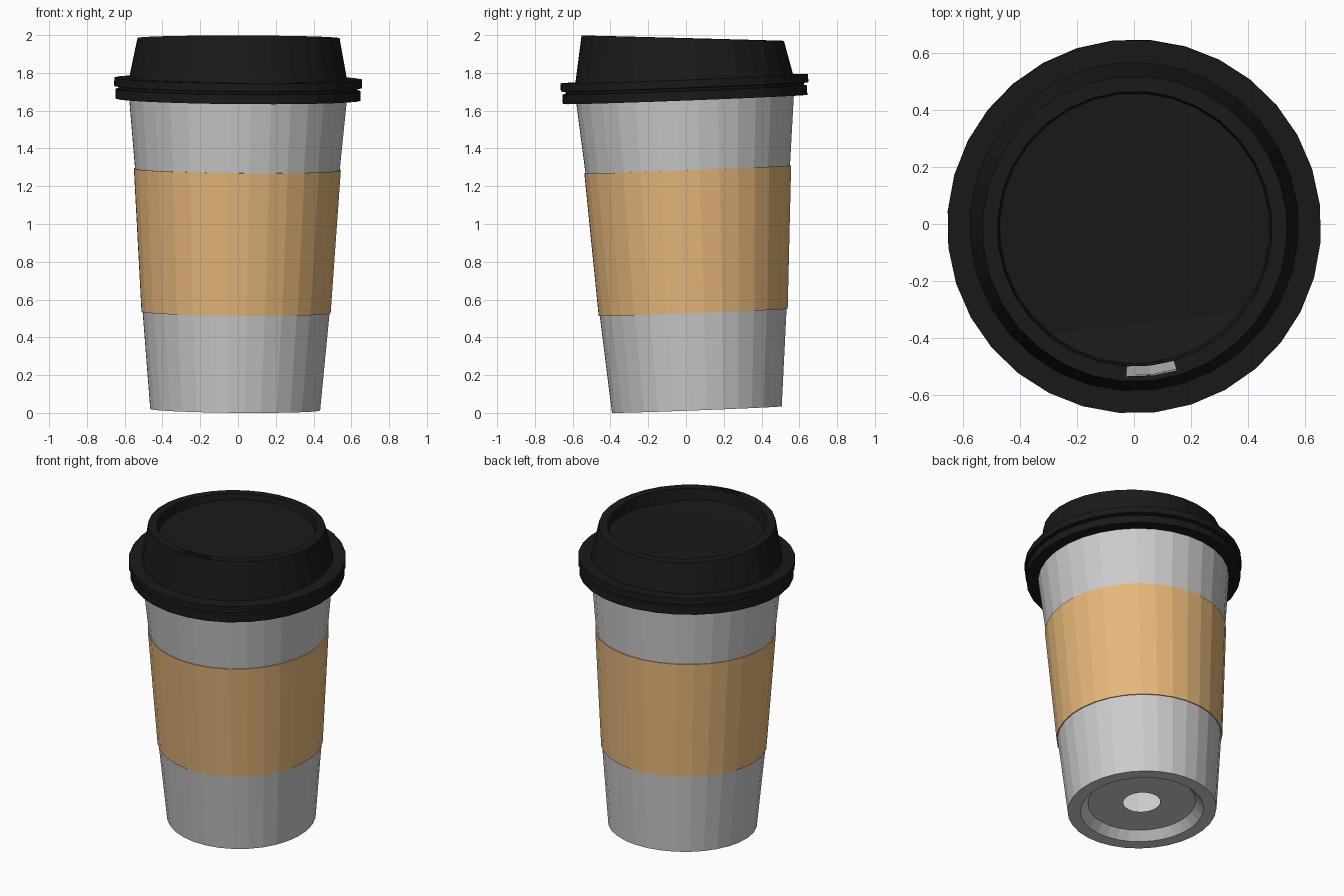
import bpy, bmesh, math
from mathutils import Matrix

if "Cube" in bpy.data.objects:
    bpy.data.objects.remove(bpy.data.objects["Cube"])

SIDES = 32
# The whole cup leans slightly and is turned a little about its own axis
POSE = (Matrix.Translation((-0.015, 0.0575, 0.0175))
        @ Matrix.Rotation(0.009, 4, 'Y')
        @ Matrix.Rotation(0.038, 4, 'X')
        @ Matrix.Rotation(math.radians(6.6), 4, 'Z'))


def material(name, color):
    m = bpy.data.materials.new(name)
    m.diffuse_color = (*color, 1)
    m.use_nodes = True
    m.node_tree.nodes["Principled BSDF"].inputs["Base Color"].default_value = m.diffuse_color
    return m


def lathe(bm, profile):
    """Join rings of (radius, height) into a surface; return the rings."""
    rings = []
    for r, z in profile:
        ring = []
        for k in range(SIDES):
            a = math.tau * k / SIDES
            ring.append(bm.verts.new((1.003 * r * math.cos(a), 1.003 * r * math.sin(a), z)))
        rings.append(ring)
    for lo, hi in zip(rings, rings[1:]):
        for k in range(SIDES):
            n = (k + 1) % SIDES
            bm.faces.new((lo[k], lo[n], hi[n], hi[k]))
    return rings


def finish(bm, name, mat=None):
    bm.transform(POSE)
    bm.normal_update()
    me = bpy.data.meshes.new(name)
    bm.to_mesh(me)
    bm.free()
    ob = bpy.data.objects.new(name, me)
    bpy.context.collection.objects.link(ob)
    if mat:
        me.materials.append(mat)


# Paper cup: recessed base with a central opening, then the tapered wall
bm = bmesh.new()
lathe(bm, [(0.112, 0.053), (0.325, 0.053), (0.372, 0), (0.45, 0),
           (0.495, 0.515), (0.542, 1.273), (0.578, 1.66)])
finish(bm, "cup")

# Cardboard sleeve
bm = bmesh.new()
lathe(bm, [(0.494, 0.515), (0.501, 0.515), (0.548, 1.273), (0.541, 1.273)])
finish(bm, "sleeve", material("cardboard", (0.8, 0.48, 0.2)))

# Lid: grooved collar, tapered body, slanted lip and sunken top
bm = bmesh.new()
rings = lathe(bm, [(0.572, 1.643), (0.648, 1.643), (0.648, 1.693),
                   (0.632, 1.696), (0.632, 1.707), (0.656, 1.71),
                   (0.656, 1.753), (0.577, 1.753), (0.535, 1.968),
                   (0.517, 1.968), (0.482, 1.968), (0.474, 1.905)])
for ring in rings[8:11]:
    for v in ring:
        v.co.z -= 0.065 * v.co.y

# Sunken top: flat back panel and a raised front panel meeting at a crease
floor = rings[11]
bm.faces.new(floor[:21] + floor[28:])
bm.faces.new(floor[20:29])
for v in floor[21:28]:
    v.co.z += 0.2 * (-0.336 - v.co.y)

# Drinking slot in the front of the lip
outer, inner = rings[9], rings[10]
for ring in (outer, inner):
    for k, s in ((23, 1), (25, -1)):
        ring[k].co = Matrix.Rotation(s * math.radians(1.35), 3, 'Z') @ ring[k].co
slot = [f for f in bm.faces
        if all(v in outer[23:26] + inner[23:26] for v in f.verts)]
bmesh.ops.delete(bm, geom=slot, context='FACES_ONLY')
finish(bm, "lid", material("black_plastic", (0.01, 0.01, 0.01)))
